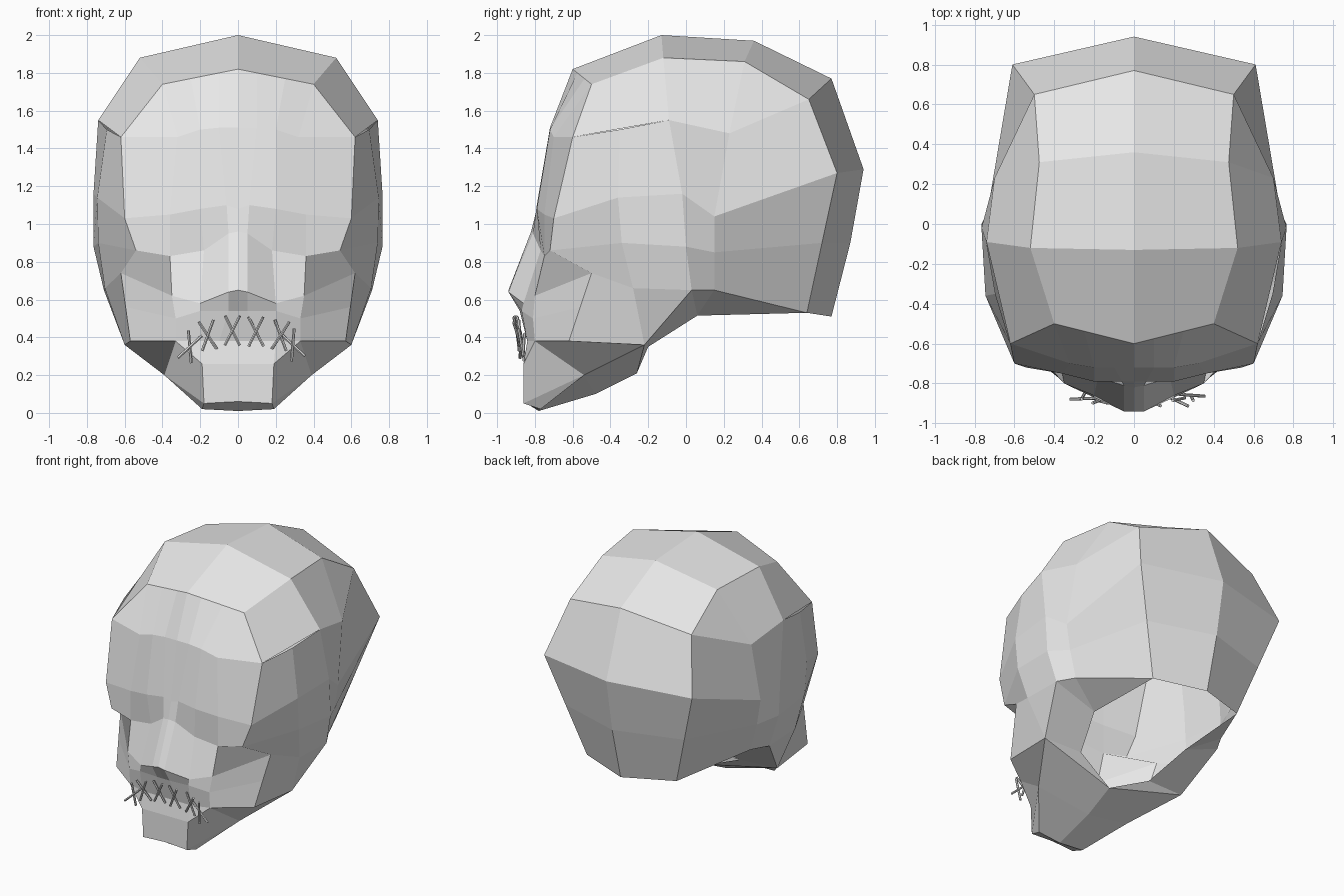
import bpy, bmesh, math
from mathutils import Vector, Matrix

cube = bpy.data.objects.get("Cube")
if cube:
    bpy.data.objects.remove(cube)

GREY = (0.8, 0.8, 0.8, 1)
grey = bpy.data.materials.new("pale grey")
grey.use_nodes = True
grey.diffuse_color = GREY
grey.node_tree.nodes["Principled BSDF"].inputs["Base Color"].default_value = GREY

bm = bmesh.new()
cache = {}


def vert(p):
    key = tuple(round(c, 3) for c in p)
    if key not in cache:
        cache[key] = bm.verts.new(p)
    return cache[key]


def face(*points):
    vs = list(dict.fromkeys(vert(p) for p in points))
    if len(vs) > 2 and bm.faces.get(vs) is None:
        bm.faces.new(vs)


def loft(*rows):
    """Join neighbouring rows of points; repeated points collapse to triangles."""
    for a, b in zip(rows, rows[1:]):
        for i in range(len(a) - 1):
            face(a[i], a[i + 1], b[i + 1], b[i])


# Shared points of the left half (+x)
temple = (.62, -.6, 1.46)
side_top, side_back = (.74, -.09, 1.55), (.70, .23, 1.48)
ear_top, ear_mid, ear_low = (.72, .15, 1.04), (.69, .15, .85), (.64, .15, .65)
brow_end, socket_end = (.6, -.7, 1.03), (.54, -.72, .86)
cheek, lobe = (.62, -.5, .74), (.71, .03, .65)
jaw_front, jaw_back, jaw_mid = (.57, -.62, .38), (.6, -.22, .36), (.39, -.54, .2)
neck_back, neck_side, neck_front = (.37, .64, .53), (.4, .06, .515), (.3, -.2, .35)
chin = (.19, -.77, .02)

# Cranium: centre line, upper ridge, and upper side, running front to back
crown = [(0, -.6, 1.82), (0, -.13, 2), (0, .36, 1.97), (0, .77, 1.77),
         (0, .94, 1.29), (0, .87, .9), (0, .77, .51)]
ridge = [(.4, -.5, 1.74), (.52, -.12, 1.88), (.475, .31, 1.86), (.5, .65, 1.66),
         (.61, .8, 1.27), (.49, .72, .9), neck_back]
flank = [temple, side_top, side_back, side_back, ear_top, ear_mid, ear_low]
loft(crown, ridge, flank)

# Side of the head, top to bottom
loft([temple, (.695, -.35, 1.5), side_top, side_back],
     [brow_end, (.745, -.36, 1.14), (.765, -.02, 1.16), ear_top],
     [socket_end, (.74, -.34, .9), (.765, 0, .88), ear_mid],
     [cheek, (.705, -.28, .66), lobe, ear_low])
loft([cheek, (.705, -.28, .66), lobe], [jaw_front, jaw_back, lobe])

# Forehead, eye sockets and nose, centre line outwards
nose_row = [(0, -.94, .65), (.05, -.94, .64), (.2, -.86, .58), (.35, -.8, .62), cheek]
loft([crown[0], (.1, -.575, 1.8), (.25, -.5375, 1.77), ridge[0], temple],
     [(0, -.72, 1.51), (.1, -.72, 1.51), (.2, -.72, 1.5), (.32, -.7, 1.46), temple],
     [(0, -.79, 1.08), (.06, -.79, 1.1), (.2, -.79, 1.08), (.36, -.75, 1.05), brow_end],
     [(0, -.82, .96), (.05, -.81, .95), (.18, -.77, .86), (.36, -.75, .83), socket_end],
     nose_row)

# Mouth, chin and jaw
mouth_edge = (.33, -.8, .38)
loft(nose_row,
     [(0, -.88, .54), (.05, -.88, .54), (.2, -.87, .54), (.33, -.81, .5), (.595, -.56, .56)],
     [(0, -.84, .38), (.1, -.84, .38), (.2, -.84, .38), mouth_edge, jaw_front],
     [(0, -.86, .26), (.1, -.86, .26), (.19, -.86, .26), mouth_edge, jaw_front],
     [(0, -.86, .06), (.1, -.86, .055), (.18, -.86, .05), jaw_mid, jaw_back],
     [(0, -.78, .01), (.095, -.775, .015), chin, jaw_mid, jaw_back])

# Underside of the jaw and the rim of the open neck
throat = (0, -.26, .21)
loft([(0, -.78, .01), (0, -.48, .1), throat], [chin, jaw_mid, jaw_back])
face(throat, neck_front, jaw_back)
loft([neck_back, ear_low, lobe, jaw_back],
     [neck_back, neck_side, neck_side, neck_front])

bmesh.ops.recalc_face_normals(bm, faces=bm.faces)
bm.normal_update()
# Make sure the crown faces outwards
top_face = max(bm.faces, key=lambda f: f.calc_center_median().z)
if top_face.normal.z < 0:
    bmesh.ops.reverse_faces(bm, faces=bm.faces)
mesh = bpy.data.meshes.new("head")
bm.to_mesh(mesh)
bm.free()
mesh.materials.append(grey)
head = bpy.data.objects.new("head", mesh)
bpy.context.collection.objects.link(head)
mirror = head.modifiers.new("Mirror", 'MIRROR')
mirror.use_axis = (True, False, False)

# Crossed stitches along the mouth: x, y, z, tilt in degrees
stitches = [(-.255, -.87, .35, 20), (-.16, -.885, .41, -8), (-.03, -.89, .435, 0),
            (.095, -.89, .43, 0), (.225, -.885, .41, 8), (.29, -.865, .36, -20)]
bm = bmesh.new()
for x, y, z, tilt in stitches:
    for side in (-1, 1):
        turn = (Matrix.Translation((x, y - .006 * side, z))
                @ Matrix.Rotation(-x * .9, 4, 'Z')
                @ Matrix.Rotation(math.radians(tilt + 27 * side), 4, 'Y')
                @ Matrix.Rotation(math.radians(8), 4, 'X'))
        bmesh.ops.create_cone(bm, cap_ends=True, segments=6, radius1=.008,
                              radius2=.008, depth=.175, matrix=turn)
mesh = bpy.data.meshes.new("mouth_stitches")
bm.to_mesh(mesh)
bm.free()
mesh.materials.append(grey)
bpy.context.collection.objects.link(bpy.data.objects.new("mouth_stitches", mesh))
